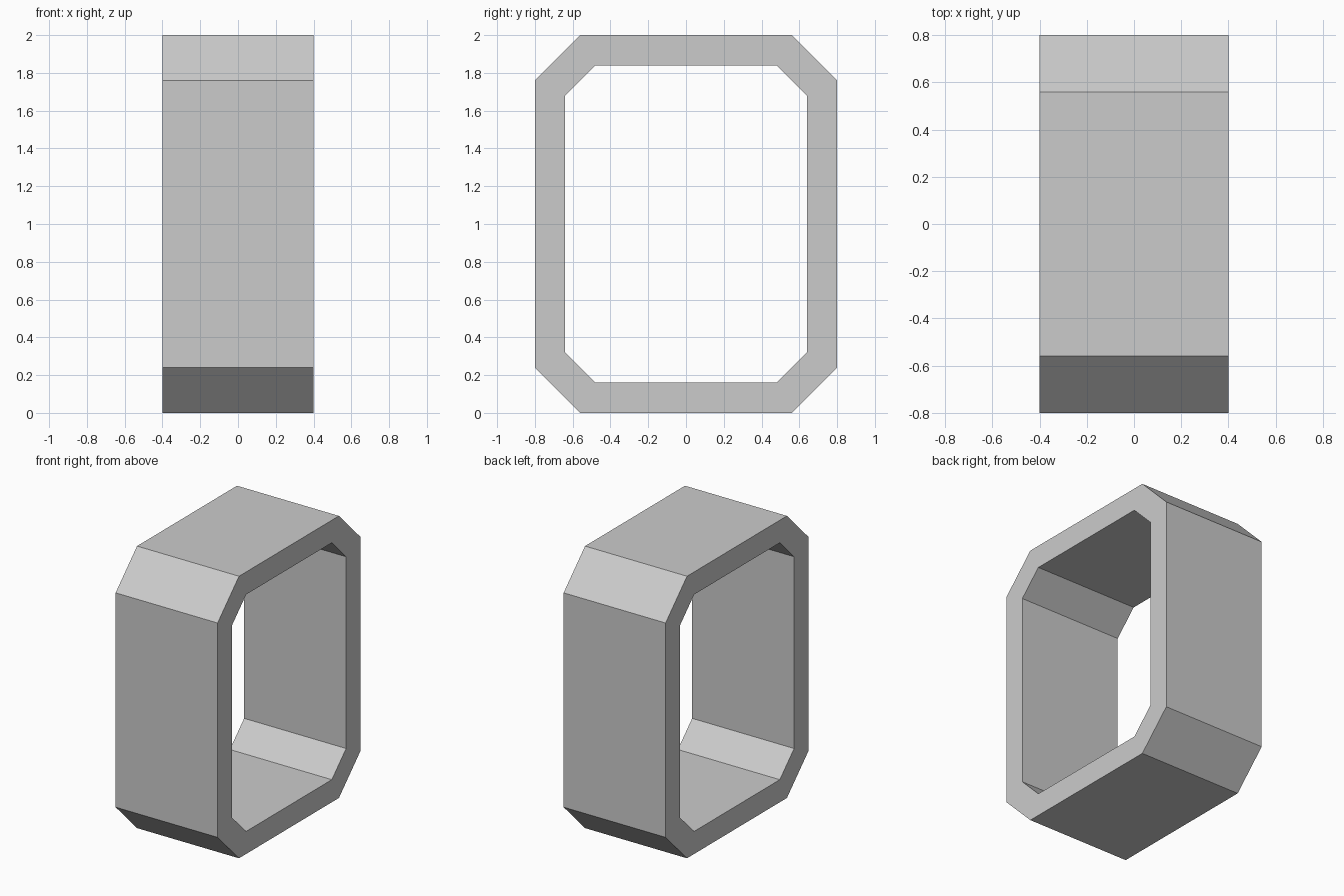
import bpy, bmesh

if "Cube" in bpy.data.objects:
    bpy.data.objects.remove(bpy.data.objects["Cube"])


def chamfered_rect(half_w, half_h, cut, mid_z):
    """Eight (y, z) points of a rectangle with cut corners, counter-clockwise."""
    quarter = [(half_w, half_h - cut), (half_w - cut, half_h)]
    pts = []
    for sy, sz in ((1, 1), (-1, 1), (-1, -1), (1, -1)):
        corner = quarter if sy * sz > 0 else quarter[::-1]
        pts += [(sy * y, mid_z + sz * z) for y, z in corner]
    return pts


half_depth = 0.4
outer = chamfered_rect(0.80, 1.00, 0.24, 1.0)
inner = chamfered_rect(0.64, 0.84, 0.16, 1.0)

# Hollow frame: four loops bridged around into a closed band
bm = bmesh.new()
loops = [[bm.verts.new((x, y, z)) for y, z in profile]
         for x, profile in ((half_depth, outer), (half_depth, inner),
                            (-half_depth, inner), (-half_depth, outer))]
for a, b in zip(loops, loops[1:] + loops[:1]):
    for i in range(8):
        j = (i + 1) % 8
        bm.faces.new((a[i], a[j], b[j], b[i]))
bmesh.ops.recalc_face_normals(bm, faces=bm.faces)

mesh = bpy.data.meshes.new("octagonal_frame")
bm.to_mesh(mesh)
bm.free()
frame = bpy.data.objects.new("octagonal_frame", mesh)
bpy.context.collection.objects.link(frame)
